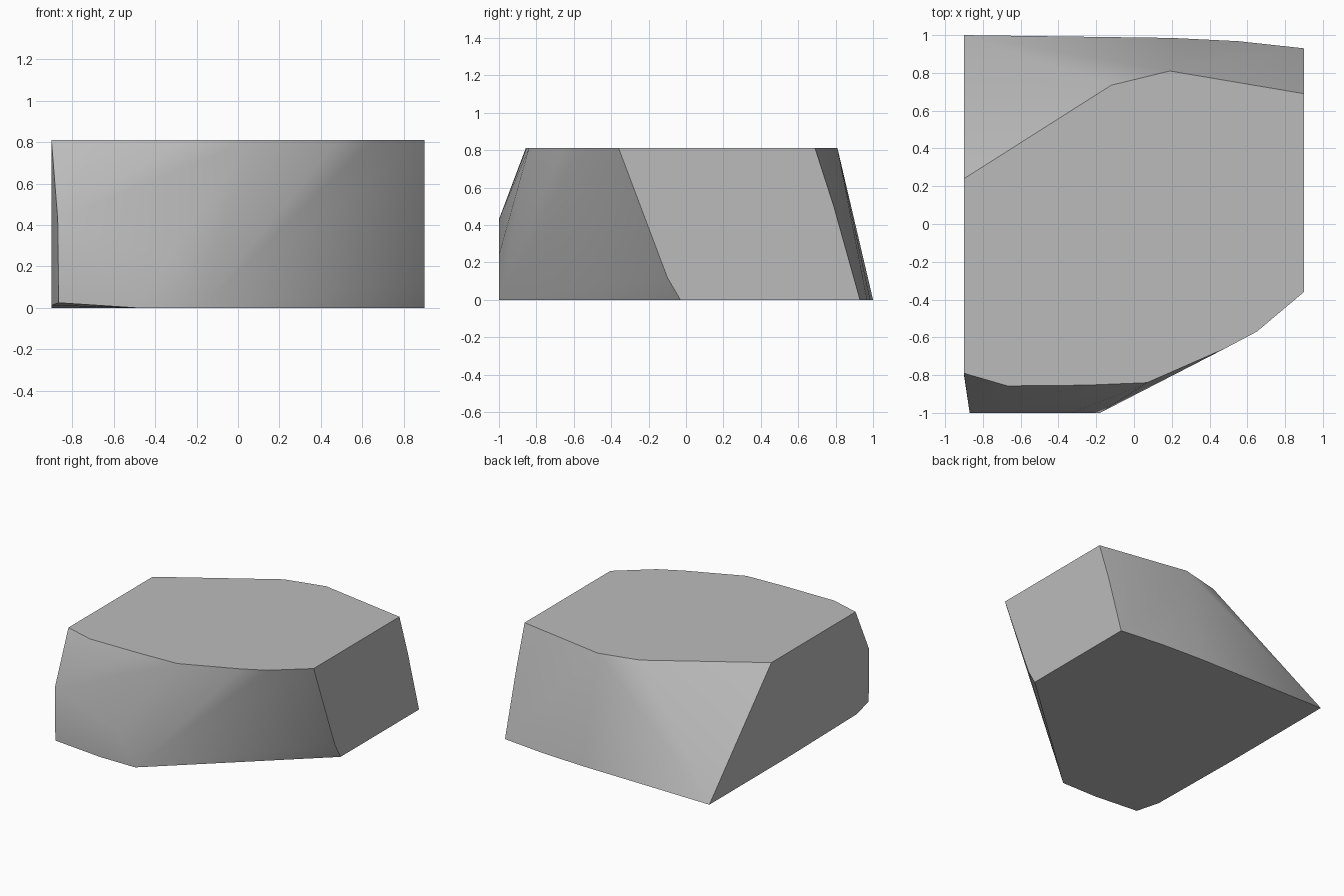
import bpy, bmesh, math

if "Cube" in bpy.data.objects:
    bpy.data.objects.remove(bpy.data.objects["Cube"], do_unlink=True)

HEIGHT = 0.81

# Stone colour
grey = bpy.data.materials.new("stone grey")
grey.use_nodes = True
colour = (0.5, 0.5, 0.5, 1)
grey.diffuse_color = colour
grey.node_tree.nodes["Principled BSDF"].inputs["Base Color"].default_value = colour

# Outlines of the flat top and the base
top = [(-0.9, 0.24), (-0.12, 0.735), (0.19, 0.81), (0.9, 0.69), (0.9, -0.36),
       (0.65, -0.57), (0.48, -0.66), (0.07, -0.84), (-0.25, -0.853),
       (-0.67, -0.857), (-0.9, -0.79)]
base = [(-0.9, 1), (0.2, 0.985), (0.55, 0.968), (0.9, 0.93), (0.9, -0.03),
        (-0.18, -1), (-0.48, -1), (-0.9, 0)]
# Bulges on the sides and the worn lower front corner
bulges = [(-0.87, -1, 0.43), (-0.33, -1, 0.24), (-0.865, -1, 0.025),
          (-0.9, -0.8, 0.012), (0.9, -0.1, 0.12), (0.9, 0.79, 0.5)]

# Wrap the outlines in one convex block
bm = bmesh.new()
points = [(x, y, HEIGHT) for x, y in top] + [(x, y, 0) for x, y in base] + bulges
for p in points:
    bm.verts.new(p)
hull = bmesh.ops.convex_hull(bm, input=bm.verts)
loose = [v for v in bm.verts if not v.link_faces]
bmesh.ops.delete(bm, geom=loose, context='VERTS')
bmesh.ops.dissolve_limit(bm, angle_limit=math.radians(0.3),
                         verts=bm.verts, edges=bm.edges)
bmesh.ops.recalc_face_normals(bm, faces=bm.faces)

mesh = bpy.data.meshes.new("stone_block")
bm.to_mesh(mesh)
bm.free()
mesh.materials.append(grey)
block = bpy.data.objects.new("stone_block", mesh)
bpy.context.collection.objects.link(block)

# Soft sides, crisp rims
for obj in bpy.context.selected_objects:
    obj.select_set(False)
block.select_set(True)
bpy.context.view_layer.objects.active = block
bpy.ops.object.shade_smooth_by_angle(angle=math.radians(32))
